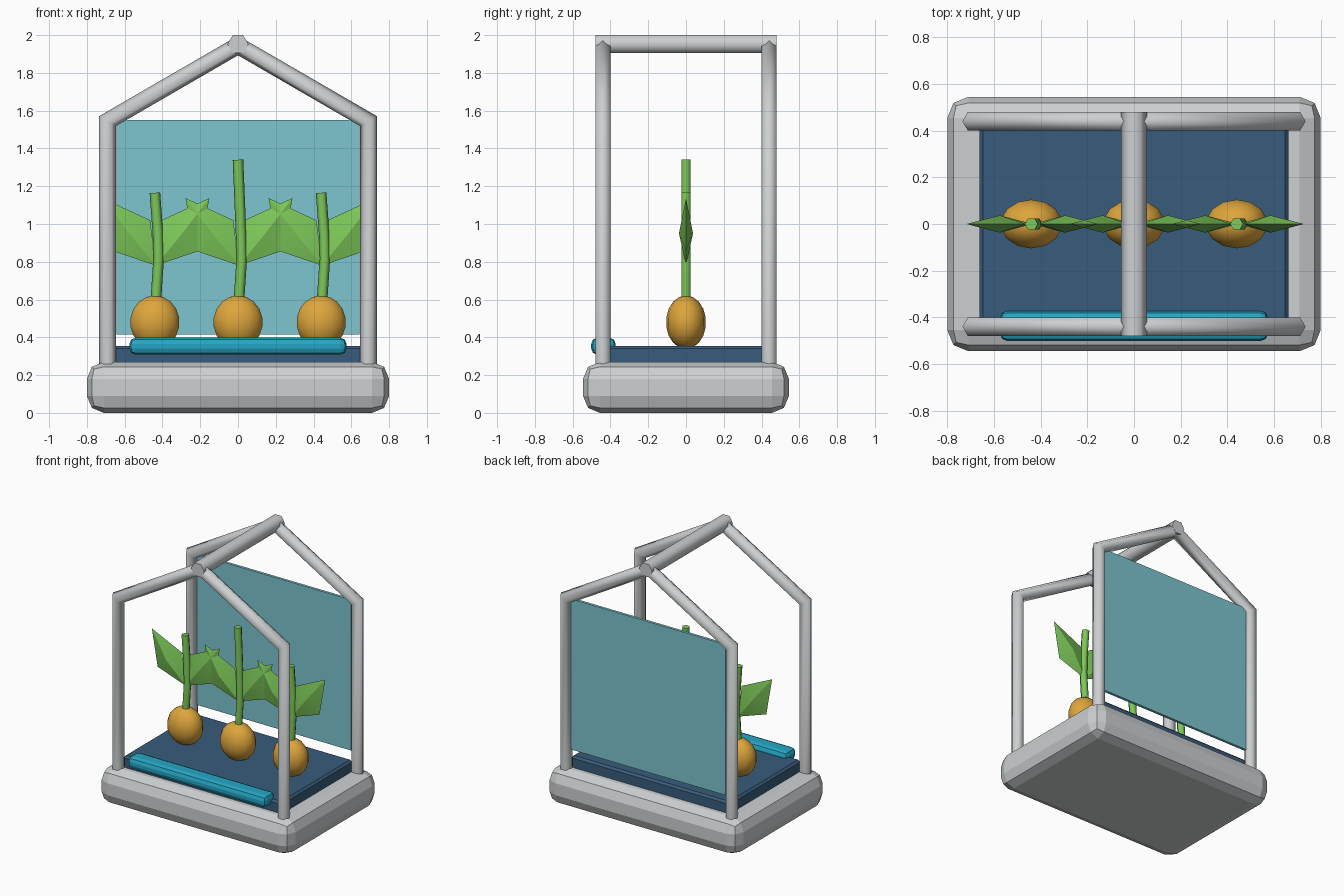
import bpy, bmesh, math
from mathutils import Vector

if "Cube" in bpy.data.objects:
    bpy.data.objects.remove(bpy.data.objects["Cube"])


def material(name, rgb):
    m = bpy.data.materials.new(name)
    m.diffuse_color = (*rgb, 1)
    m.use_nodes = True
    m.node_tree.nodes["Principled BSDF"].inputs["Base Color"].default_value = m.diffuse_color
    return m


METAL = material("pale_metal", (0.61, 0.63, 0.64))
BED = material("navy_blue", (0.04, 0.107, 0.20))
TRIM = material("cyan", (0.018, 0.38, 0.55))
GLASS = material("pale_teal", (0.205, 0.56, 0.63))
GOLD = material("golden_orange", (0.73, 0.38, 0.045))
GREEN = material("leaf_green", (0.205, 0.58, 0.10))


def finish(bm, name, mat, angle=30):
    bmesh.ops.recalc_face_normals(bm, faces=bm.faces)
    me = bpy.data.meshes.new(name)
    bm.to_mesh(me)
    bm.free()
    me.materials.append(mat)
    ob = bpy.data.objects.new(name, me)
    bpy.context.collection.objects.link(ob)
    if angle:
        bpy.ops.object.select_all(action='DESELECT')
        ob.select_set(True)
        bpy.context.view_layer.objects.active = ob
        bpy.ops.object.shade_smooth_by_angle(angle=math.radians(angle))
    return ob


def box(name, mat, centre, size, bevel=0, segments=2):
    bm = bmesh.new()
    bmesh.ops.create_cube(bm, size=1)
    for v in bm.verts:
        v.co = Vector([c + p * s for c, p, s in zip(centre, v.co, size)])
    if bevel:
        bmesh.ops.bevel(bm, geom=bm.edges[:], offset=bevel, segments=segments,
                        profile=0.5, affect='EDGES')
    return finish(bm, name, mat, 0)


def tube(name, mat, points, side, radius, sides=6, angle=61):
    """Mitred tube along a path that lies in the plane normal to side."""
    pts = [Vector(p) for p in points]
    side = Vector(side)
    bm = bmesh.new()
    rings = []
    for i, p in enumerate(pts):
        before = (p - pts[max(i - 1, 0)]).normalized()
        after = (pts[min(i + 1, len(pts) - 1)] - p).normalized()
        tangent = (before + after).normalized()
        stretch = 1 / max(before.dot(tangent), after.dot(tangent))
        normal = side.cross(tangent)
        rings.append([bm.verts.new(
            p + normal * (math.cos(a) * radius * stretch) + side * (math.sin(a) * radius))
            for a in (math.tau * k / sides for k in range(sides))])
    for r0, r1 in zip(rings, rings[1:]):
        for k in range(sides):
            j = (k + 1) % sides
            bm.faces.new((r0[k], r0[j], r1[j], r1[k]))
    bm.faces.new(rings[0])
    bm.faces.new(rings[-1])
    return finish(bm, name, mat, angle)


def leaf(name, x, direction):
    """Slanted blade with a thin rim and a raised middle on both faces."""
    rim = [(0.0, 0.78), (0.235, 0.86), (0.283, 1.137), (0.03, 1.02)]
    bm = bmesh.new()
    edge = [bm.verts.new((x + direction * u, 0, z)) for u, z in rim]
    for y in (-0.037, 0.037):
        mid = bm.verts.new((x + direction * 0.14, y, 0.95))
        for k in range(4):
            bm.faces.new((edge[k], edge[(k + 1) % 4], mid))
    return finish(bm, name, GREEN, 28)


# Base, planting bed and front trim
box("base", METAL, (0, 0, 0.135), (1.6, 1.09, 0.27), 0.09)
box("bed", BED, (0, 0, 0.305), (1.325, 0.85, 0.10), 0.015, 1)
box("front_trim", TRIM, (0, -0.437, 0.353), (1.15, 0.13, 0.09), 0.033)

# Gabled frames with the ridge bar
for label, y in (("front", -0.44), ("back", 0.44)):
    path = [(-0.69, 0.25), (-0.69, 1.545), (0, 1.945), (0.69, 1.545), (0.69, 0.25)]
    tube(label + "_frame", METAL, [(x, y, z) for x, z in path], (0, 1, 0), 0.045)
tube("ridge_bar", METAL, [(0, -0.48, 1.952), (0, 0.48, 1.952)], (0, 0, 1), 0.055)

# Back panel
box("back_panel", GLASS, (0, 0.44, 0.983), (1.285, 0.02, 1.135))

# Plants: bulb, bent stem and a pair of leaves
for label, x, top in (("left", -0.44, 1.165), ("middle", 0, 1.34), ("right", 0.44, 1.165)):
    bm = bmesh.new()
    bmesh.ops.create_uvsphere(bm, u_segments=14, v_segments=9, radius=1)
    for v in bm.verts:
        v.co = Vector((x + v.co.x * 0.134, v.co.y * 0.106, 0.48 + v.co.z * 0.142))
    finish(bm, label + "_bulb", GOLD, 60)
    tube(label + "_stem", GREEN,
         [(x + 0.004, 0, 0.58), (x + 0.02, 0, 0.82), (x + 0.016, 0, 0.95), (x, 0, top)],
         (0, 1, 0), 0.028)
    for tag, d in (("left", -1), ("right", 1)):
        leaf(f"{label}_plant_{tag}_leaf", x + 0.005, d)
